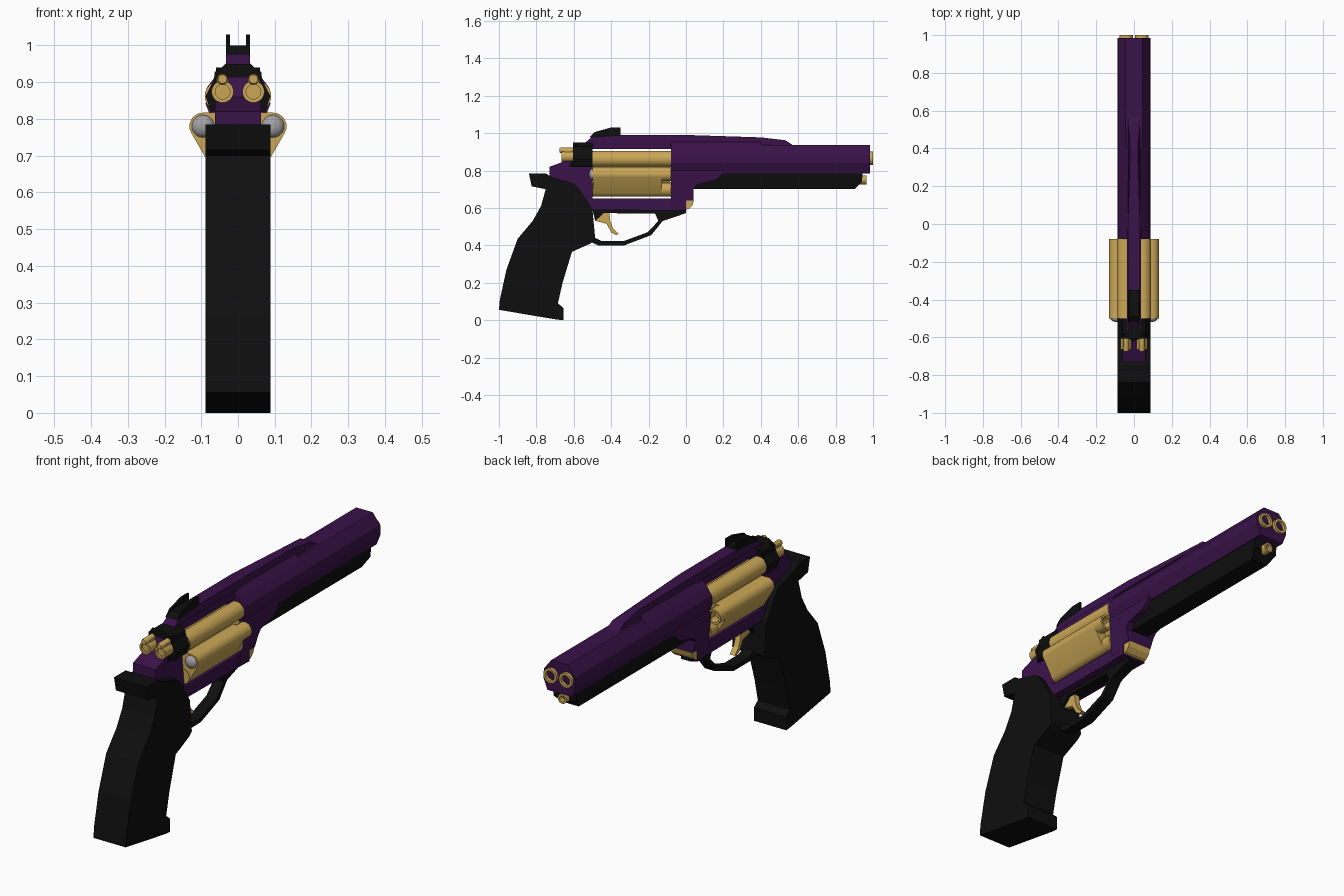
import bpy, bmesh, math
from math import sin, cos, radians, pi

if "Cube" in bpy.data.objects:
    bpy.data.objects.remove(bpy.data.objects["Cube"])


def material(name, rgb):
    m = bpy.data.materials.new(name)
    m.diffuse_color = (*rgb, 1)
    m.use_nodes = True
    m.node_tree.nodes["Principled BSDF"].inputs["Base Color"].default_value = m.diffuse_color
    return m


PURPLE = material("deep purple", (0.042, 0.006, 0.066))
BLACK = material("matte black", (0.0045, 0.0045, 0.0045))
GOLD = material("brass gold", (0.60, 0.39, 0.095))
SILVER = material("silver", (0.36, 0.36, 0.37))


def finish(name, bm, mat, smooth=False):
    bmesh.ops.recalc_face_normals(bm, faces=bm.faces)
    me = bpy.data.meshes.new(name)
    bm.to_mesh(me)
    bm.free()
    me.materials.append(mat)
    ob = bpy.data.objects.new(name, me)
    bpy.context.collection.objects.link(ob)
    if smooth:
        bpy.ops.object.select_all(action='DESELECT')
        ob.select_set(True)
        bpy.context.view_layer.objects.active = ob
        bpy.ops.object.shade_smooth_by_angle(angle=radians(35))
    return ob


def loft(name, a, b, mat, smooth=False):
    """Solid between two matching outlines."""
    bm = bmesh.new()
    va, vb = [bm.verts.new(p) for p in a], [bm.verts.new(p) for p in b]
    bm.faces.new(va)
    bm.faces.new(vb[::-1])
    n = len(va)
    for i in range(n):
        j = (i + 1) % n
        bm.faces.new((va[i], vb[i], vb[j], va[j]))
    return finish(name, bm, mat, smooth)


def side(name, pts, w, mat, x=0):
    """Side outline (y, z) widened to half width w, a number or w(y, z)."""
    f = w if callable(w) else (lambda y, z: w)
    return loft(name, [(x - f(y, z), y, z) for y, z in pts],
                [(x + f(y, z), y, z) for y, z in pts], mat)


def section(name, pts, y0, y1, mat, smooth=False):
    """Cross-section (x, z) run along y."""
    return loft(name, [(x, y0, z) for x, z in pts],
                [(x, y1, z) for x, z in pts], mat, smooth)


def mirrored(half):
    return half + [(-x, z) for x, z in reversed(half)]


def turned(name, x, z, prof, mat, n=24):
    """Round part about a y axis from (radius, y) points, ends closed."""
    bm = bmesh.new()
    rings = [[bm.verts.new((x + r * cos(2 * pi * i / n), y, z + r * sin(2 * pi * i / n)))
              for i in range(n)] for r, y in prof]
    for a, b in zip(rings, rings[1:]):
        for i in range(n):
            j = (i + 1) % n
            bm.faces.new((a[i], a[j], b[j], b[i]))
    bm.faces.new(rings[0])
    bm.faces.new(rings[-1])
    return finish(name, bm, mat, True)


def bore(name, x, z, r, hole, y0, y1, depth):
    return turned(name, x, z, [(r, y0), (r, y1), (hole, y1), (hole, y1 - depth)], GOLD)


# Grip
side("grip", [(-.84, .785), (-.75, .785), (-.72, .765), (-.60, .73), (-.57, .70),
              (-.50, .59), (-.485, .43), (-.51, .41), (-.61, .365), (-.66, .20),
              (-.685, .09), (-.655, .065), (-.655, 0), (-.69, .003), (-1, .055),
              (-.995, .11), (-.96, .27), (-.90, .435), (-.82, .53), (-.775, .61),
              (-.75, .70), (-.825, .715)], .088, BLACK)

# Frame around the open window
side("rear_frame", [(-.73, .70), (-.73, .82), (-.62, .86), (-.60, .93), (-.50, .93),
                    (-.50, .59), (-.57, .66)], lambda y, z: .035 if z > .9 else .062, PURPLE)
side("bottom_strap", [(-.57, .68), (-.50, .65), (-.08, .65), (0, .65), (0, .585), (-.50, .59)],
     .062, PURPLE)
side("front_frame", [(-.08, .80), (.20, .80), (.20, .785), (.16, .75), (.06, .725),
                     (.04, .70), (.04, .64), (0, .64), (0, .585), (-.08, .588)],
     lambda y, z: .082 if z > .69 else .064, PURPLE)
side("frame_latch", [(0, .64), (.042, .64), (.035, .615), (.015, .595), (0, .59)], .06, GOLD)

# Barrel shroud, top rib and lower rail
section("barrel_shroud", mirrored([(.045, .937), (.085, .885), (.088, .84), (.066, .785)]),
        -.08, .985, PURPLE)
side("top_rib_base", [(-.60, .915), (-.58, .945), (-.54, .95), (-.08, .95), (.57, .935),
                      (.57, .915)], .036, PURPLE)
side("top_rib", [(-.55, .94), (-.49, .99), (0, .99), (.40, .977), (.53, .962), (.58, .93)],
     lambda y, z: .02 if z > .97 and y > 0 else .032, PURPLE)
section("rib_shoulder", mirrored([(.03, .955), (.062, .92)]), -.08, .40, PURPLE)
side("lower_rail", [(.04, .79), (.945, .79), (.94, .74), (.90, .70), (.04, .70)],
     lambda y, z: .045 if z < .72 else .064, BLACK)

# Muzzles
for s, tag in ((1, "right"), (-1, "left")):
    bore("muzzle_" + tag, s * .042, .865, .036, .024, .90, 1.0, .09)
bore("lower_muzzle", 0, .75, .024, .014, .88, .965, .05)

# Cylinder: four visible chambers over a flat-sided lower body
CZ, RR, LR = .78, .095, .037
hull = []
for deg, a0, a1 in ((0, 90, -30), (-60, -30, -90), (-120, -90, -150), (180, -150, -270)):
    cx, cz = RR * cos(radians(deg)), CZ + RR * sin(radians(deg))
    for k in range(7):
        a = radians(a0 + (a1 - a0) * k / 6)
        hull.append((cx + LR * cos(a), cz + LR * sin(a)))
section("cylinder_body", hull, -.498, -.13, GOLD, True)
turned("cylinder_core", 0, CZ, [(.075, -.497), (.075, -.085)], GOLD, 32)
for deg in (0, 60, 120, 180, 240, 300):
    x, z = RR * cos(radians(deg)), CZ + RR * sin(radians(deg))
    r = LR if deg not in (60, 120) else .043
    bore("chamber", x, z, r, .027, -.50, -.08, .045)
    if deg in (0, 180):
        turned("cartridge_base", x, z, [(.031, -.498), (.029, -.506), (.02, -.514),
                                        (.008, -.518)], SILVER)

# Rear shield and paired strikers
section("rear_shield", mirrored([(.03, .95), (.063, .928), (.066, .905), (.088, .862),
                                 (.074, .82)]), -.605, -.50, BLACK)
side("shield_tail", [(-.625, .82), (-.60, .93), (-.58, .94), (-.58, .82)], .06, BLACK)
for s, tag in ((1, "right"), (-1, "left")):
    turned("striker_" + tag, s * .042, .874,
           [(.02, -.655), (.02, -.665), (.03, -.665), (.03, -.59)], GOLD)
    turned("striker_pin_" + tag, s * .042, .908, [(.012, -.675), (.015, -.668), (.015, -.59)],
           GOLD, 12)
    side("striker_block_" + tag, [(-.65, .875), (-.65, .91), (-.59, .91), (-.59, .875)],
         .016, GOLD, s * .042)

# Rear sight with two fins
side("sight_base", [(-.52, .975), (-.49, 1.0), (-.35, 1.0), (-.35, .985)], .033, BLACK)
for s in (1, -1):
    side("sight_fin", [(-.51, .985), (-.49, 1.005), (-.40, 1.03), (-.35, 1.03), (-.35, .985)],
         .005, BLACK, s * .027)

# Trigger guard and trigger
side("trigger_guard", [(-.50, .59), (0, .587), (0, .572), (-.125, .53), (-.185, .455),
                       (-.33, .40), (-.47, .40), (-.515, .42), (-.485, .44), (-.45, .422),
                       (-.335, .422), (-.205, .47), (-.148, .53), (-.165, .57), (-.44, .572),
                       (-.485, .53)], .028, BLACK)
side("trigger", [(-.48, .575), (-.41, .575), (-.405, .53), (-.39, .49), (-.36, .46),
                 (-.375, .455), (-.40, .47), (-.425, .515), (-.48, .53)], .014, GOLD)
